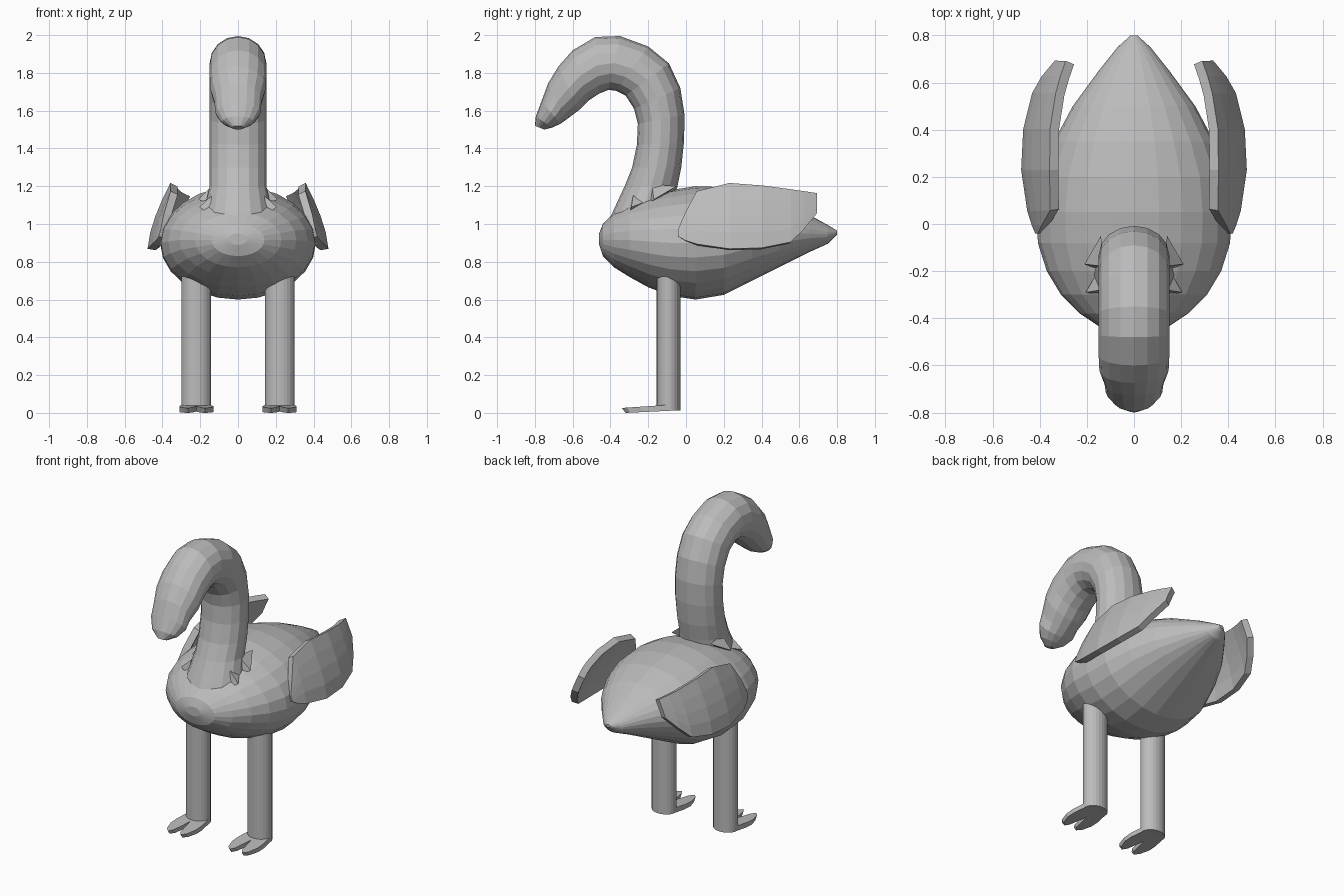
import bpy, bmesh, math

if "Cube" in bpy.data.objects:
    bpy.data.objects.remove(bpy.data.objects["Cube"])

grey = bpy.data.materials.new("plain grey")
grey.diffuse_color = (0.5, 0.5, 0.5, 1)
grey.use_nodes = True
grey.node_tree.nodes["Principled BSDF"].inputs["Base Color"].default_value = grey.diffuse_color


def finish(name, bm, mirror=False, thickness=0):
    bmesh.ops.recalc_face_normals(bm, faces=bm.faces)
    mesh = bpy.data.meshes.new(name)
    bm.to_mesh(mesh)
    bm.free()
    mesh.materials.append(grey)
    ob = bpy.data.objects.new(name, mesh)
    bpy.context.collection.objects.link(ob)
    if thickness:
        mod = ob.modifiers.new("thickness", 'SOLIDIFY')
        mod.thickness = thickness
        mod.offset = 0
    if mirror:
        ob.modifiers.new("mirror", 'MIRROR')
    return ob


def loft(bm, rings):
    """Skin a list of equal-length point rings and cap both ends."""
    rows = [[bm.verts.new(p) for p in ring] for ring in rings]
    n = len(rows[0])
    for a, b in zip(rows, rows[1:]):
        for i in range(n):
            j = (i + 1) % n
            bm.faces.new((a[i], a[j], b[j], b[i]))
    bm.faces.new(rows[0])
    bm.faces.new(rows[-1])


def angles(n):
    return [2 * math.pi * i / n for i in range(n)]


# Body: egg-shaped sections along y (y, bottom z, top z, half width)
sections = [
    (-0.46, 0.89, 0.95, 0.05), (-0.44, 0.83, 1.00, 0.14), (-0.38, 0.77, 1.06, 0.23),
    (-0.30, 0.72, 1.11, 0.31), (-0.20, 0.665, 1.15, 0.37), (-0.08, 0.62, 1.18, 0.408),
    (0.05, 0.60, 1.20, 0.412), (0.20, 0.625, 1.195, 0.395), (0.35, 0.70, 1.17, 0.34),
    (0.50, 0.775, 1.12, 0.26), (0.65, 0.85, 1.05, 0.15), (0.75, 0.895, 0.995, 0.07),
    (0.80, 0.945, 0.965, 0.015)]
bm = bmesh.new()
loft(bm, [[(w * math.cos(a), y, (b + t) / 2 + (t - b) / 2 * math.sin(a))
           for a in angles(24)] for y, b, t, w in sections])
finish("body", bm)

# Neck and head: ellipses between an inner and an outer point (y, z, y, z, half width)
spans = [
    (-0.44, 0.95, 0.00, 1.05, 0.19), (-0.39, 1.06, -0.06, 1.12, 0.175),
    (-0.325, 1.20, -0.045, 1.20, 0.15), (-0.285, 1.30, -0.025, 1.30, 0.15),
    (-0.26, 1.42, -0.01, 1.44, 0.15), (-0.255, 1.53, -0.008, 1.58, 0.15),
    (-0.275, 1.61, -0.03, 1.72, 0.15), (-0.32, 1.68, -0.09, 1.85, 0.15),
    (-0.37, 1.705, -0.20, 1.94, 0.15), (-0.41, 1.71, -0.35, 1.995, 0.15),
    (-0.46, 1.69, -0.48, 1.99, 0.15), (-0.52, 1.65, -0.60, 1.92, 0.15),
    (-0.57, 1.60, -0.675, 1.835, 0.147), (-0.63, 1.555, -0.73, 1.745, 0.125),
    (-0.665, 1.53, -0.765, 1.65, 0.12), (-0.71, 1.51, -0.795, 1.57, 0.085),
    (-0.75, 1.50, -0.80, 1.52, 0.03)]
bm = bmesh.new()
rings = []
for y0, z0, y1, z1, w in spans:
    ring = []
    for a in angles(16):
        s = 0.5 + 0.5 * math.cos(a)
        ring.append((w * math.sin(a), y0 + (y1 - y0) * s, z0 + (z1 - z0) * s))
    rings.append(ring)
loft(bm, rings)
finish("neck_and_head", bm)

# Small pointed tufts where the neck meets the body
tufts = [
    [(0.14, -0.05, 1.20), (0.21, -0.17, 1.13), (0.13, -0.18, 1.21), (0.14, -0.20, 1.10)],
    [(0.14, -0.28, 1.15), (0.205, -0.29, 1.09), (0.14, -0.18, 1.13), (0.15, -0.30, 1.05)]]
bm = bmesh.new()
for pts in tufts:
    v = [bm.verts.new(p) for p in pts]
    for i in range(4):
        bm.faces.new([v[j] for j in range(4) if j != i])
finish("neck_tufts", bm, mirror=True)

# Wings: curved sheets given by bottom and top edges (y, bottom z, top z)
columns = [
    (-0.035, 0.93, 0.965), (0.0, 0.91, 1.05), (0.06, 0.89, 1.165), (0.23, 0.865, 1.208),
    (0.40, 0.87, 1.195), (0.55, 0.90, 1.175), (0.62, 0.97, 1.165), (0.685, 1.05, 1.155)]
THICK = 0.042


def wing_x(y, z):
    lean = 0.12 * max(0, (z - 0.87) / 0.34) ** 1.5
    return 0.48 - THICK / 2 - lean - 0.55 * (y - 0.27) ** 2


bm = bmesh.new()
grid = []
for y, b, t in columns:
    zs = [b + (t - b) * k / 4 for k in range(5)]
    grid.append([bm.verts.new((wing_x(y, z), y, z)) for z in zs])
for p, q in zip(grid, grid[1:]):
    for k in range(4):
        bm.faces.new((p[k], q[k], q[k + 1], p[k + 1]))
finish("wings", bm, mirror=True, thickness=THICK)

# Legs: slightly flattened cylinders
LEG_X, LEG_Y = 0.221, -0.092
bm = bmesh.new()
loft(bm, [[(LEG_X + 0.078 * math.cos(a), LEG_Y + 0.063 * math.sin(a), z)
           for a in angles(24)] for z in (0.012, 0.85)])
finish("legs", bm, mirror=True)

# Feet: flat two-toed wedges, thin at the tips
half = [(0.012, -0.24), (0.025, -0.30), (0.045, -0.33), (0.07, -0.305),
        (0.09, -0.24), (0.09, -0.18), (0.072, -0.07)]
outline = [(0, -0.17)] + half + [(-x, y) for x, y in reversed(half)]
bm = bmesh.new()
lower, upper = [], []
for x, y in outline:
    f = (y + 0.33) / 0.26
    lower.append((LEG_X + x, y + 0.01 * (1 - f), 0.012 * f))
    upper.append((LEG_X + x, y - 0.01 * (1 - f), 0.026 + 0.018 * f))
loft(bm, [lower, upper])
finish("feet", bm, mirror=True)
